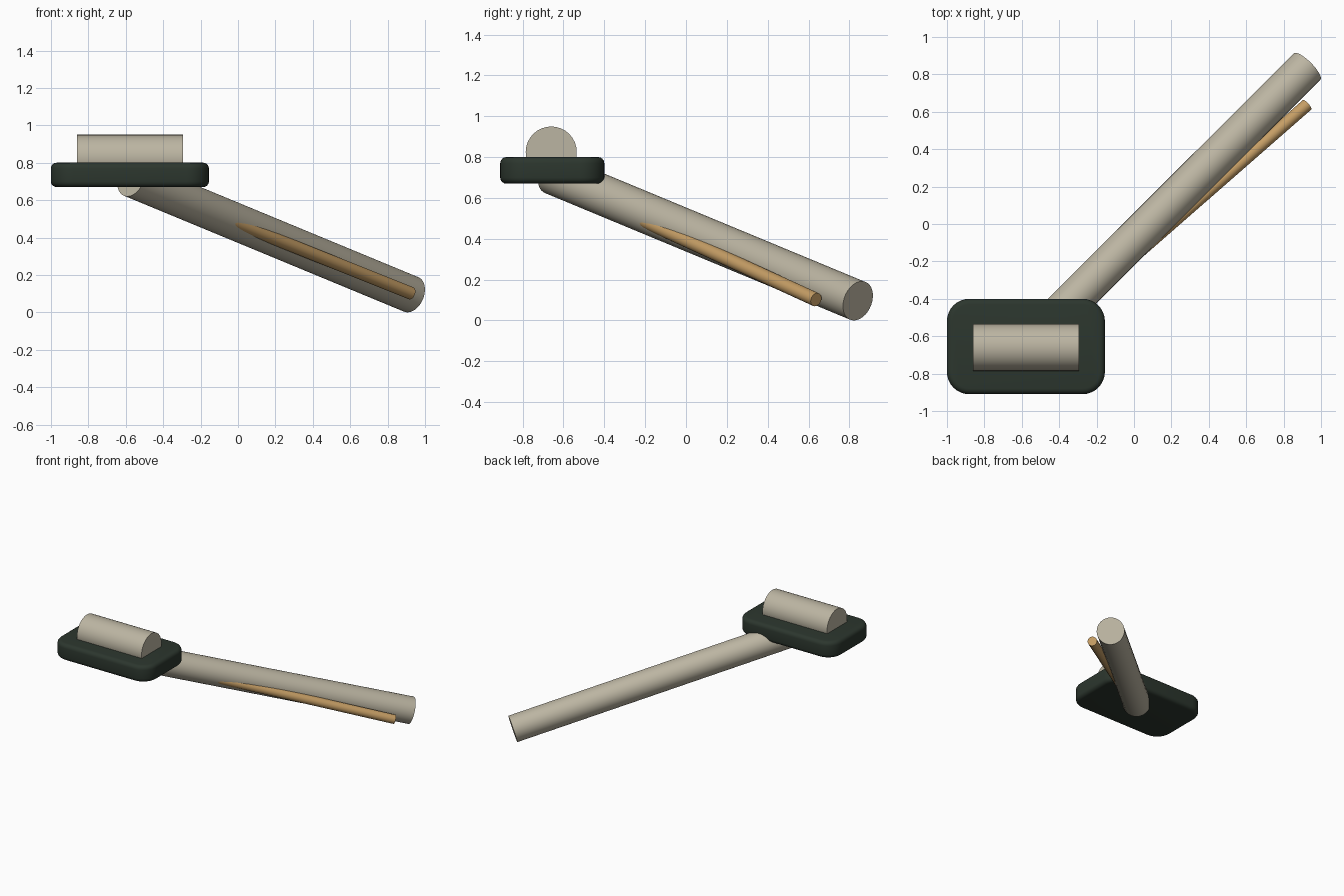
import bpy
import bmesh
from mathutils import Vector

cube = bpy.data.objects.get("Cube")
if cube:
    bpy.data.objects.remove(cube, do_unlink=True)


def make_material(name, rgb):
    mat = bpy.data.materials.new(name)
    mat.use_nodes = True
    mat.diffuse_color = (*rgb, 1)
    mat.node_tree.nodes["Principled BSDF"].inputs["Base Color"].default_value = (*rgb, 1)
    return mat


stone = make_material("pale stone", (0.50, 0.46, 0.36))
dark_green = make_material("dark green", (0.025, 0.037, 0.027))
tan = make_material("tan wood", (0.56, 0.34, 0.13))


def finish(obj, name, mat):
    obj.name = name
    obj.data.name = name
    obj.data.materials.append(mat)
    bpy.ops.object.select_all(action='DESELECT')
    obj.select_set(True)
    bpy.context.view_layer.objects.active = obj
    bpy.ops.object.shade_smooth_by_angle()
    return obj


def rod(name, start, end, radius, sides, mat):
    """Round bar running between two points."""
    start, end = Vector(start), Vector(end)
    axis = end - start
    bpy.ops.mesh.primitive_cylinder_add(
        vertices=sides, radius=radius, depth=axis.length,
        location=(start + end) / 2,
        rotation=axis.to_track_quat('Z', 'Y').to_euler())
    return finish(bpy.context.object, name, mat)


def rounded_block(name, centre, size, corner, rim, mat):
    """Box with round corners in plan and softened top and bottom rims."""
    bm = bmesh.new()
    bmesh.ops.create_cube(bm, size=1)
    bmesh.ops.scale(bm, vec=size, verts=bm.verts)
    upright = [e for e in bm.edges
               if abs(e.verts[0].co.z - e.verts[1].co.z) > size[2] / 2]
    bmesh.ops.bevel(bm, geom=upright, offset=corner, segments=8,
                    profile=0.5, affect='EDGES')
    rims = [e for e in bm.edges
            if abs(e.verts[0].co.z - e.verts[1].co.z) < size[2] / 2]
    bmesh.ops.bevel(bm, geom=rims, offset=rim, segments=4,
                    profile=0.5, affect='EDGES')
    mesh = bpy.data.meshes.new(name)
    bm.to_mesh(mesh)
    bm.free()
    obj = bpy.data.objects.new(name, mesh)
    obj.location = centre
    bpy.context.collection.objects.link(obj)
    return finish(obj, name, mat)


# Head: dark block with a bar half sunk into its top
rounded_block("head_block", (-0.578, -0.655, 0.735), (0.845, 0.51, 0.13),
              0.12, 0.03, dark_green)
rod("top_bar", (-0.86, -0.66, 0.825), (-0.295, -0.66, 0.825), 0.125, 32, stone)

# Long sloping pole, and a thin side rod branching out of it
rod("main_pole", (-0.572, -0.652, 0.716), (0.926, 0.842, 0.096), 0.1, 32, stone)
rod("side_rod", (-0.2, -0.347, 0.552), (0.925, 0.637, 0.102), 0.034, 24, tan)
